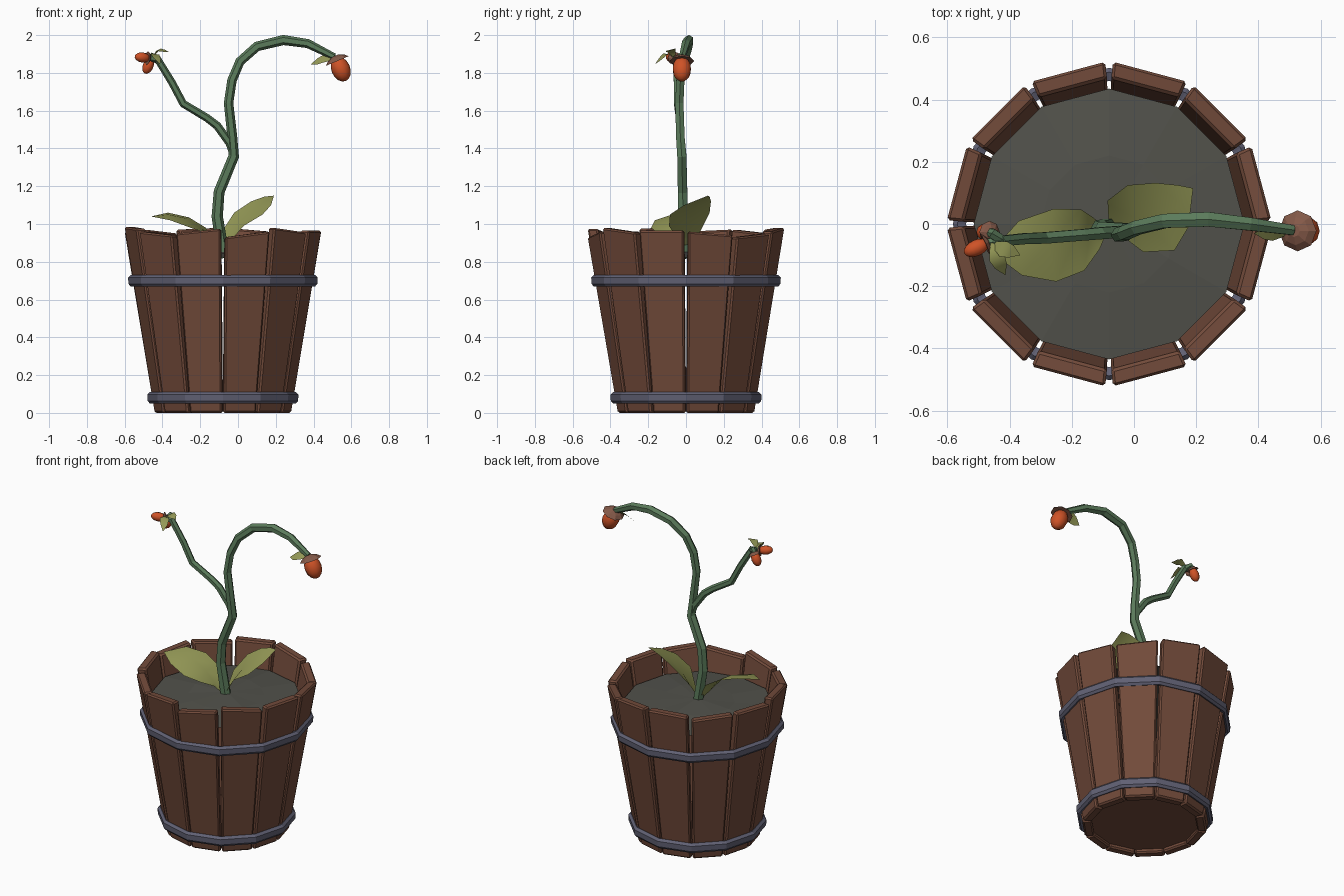
import bpy, bmesh, math, random
from mathutils import Vector, Matrix

if "Cube" in bpy.data.objects:
    bpy.data.objects.remove(bpy.data.objects["Cube"])

random.seed(4)
CX = -0.08  # bucket axis


def mat(name, rgb):
    m = bpy.data.materials.new(name)
    m.diffuse_color = (*rgb, 1)
    m.use_nodes = True
    m.node_tree.nodes["Principled BSDF"].inputs["Base Color"].default_value = m.diffuse_color
    return m


WOOD = mat("brown_wood", (0.170, 0.070, 0.043))
METAL = mat("grey_metal", (0.120, 0.120, 0.175))
SOIL = mat("dark_soil", (0.083, 0.083, 0.070))
STEM = mat("green_stem", (0.105, 0.200, 0.105))
LEAF = mat("olive_leaf", (0.300, 0.320, 0.095))
ORANGE = mat("orange_fruit", (0.620, 0.085, 0.020))
CAP = mat("brown_cap", (0.230, 0.100, 0.065))


def finish(name, bm, material, smooth=False, recalc=True):
    if recalc:
        bmesh.ops.recalc_face_normals(bm, faces=bm.faces)
    me = bpy.data.meshes.new(name)
    for f in bm.faces:
        f.smooth = smooth
    bm.to_mesh(me)
    bm.free()
    me.materials.append(material)
    ob = bpy.data.objects.new(name, me)
    bpy.context.collection.objects.link(ob)
    return ob


def skin(bm, rings, closed=False):
    """Join rings of vertices with quads; cap the ends unless closed."""
    n = len(rings[0])
    pairs = list(zip(rings, rings[1:]))
    if closed:
        pairs.append((rings[-1], rings[0]))
    for a, b in pairs:
        for i in range(n):
            j = (i + 1) % n
            bm.faces.new((a[i], a[j], b[j], b[i]))
    if not closed:
        bm.faces.new(rings[0])
        bm.faces.new(rings[-1])


# Staves: tapered leaning planks with uneven slanted tops
TOPS = [(.96, .94), (.93, .95), (.96, .98), (.98, .97), (.95, .97), (.97, .96),
        (.985, .975), (.96, .94), (.95, .975), (.93, .96), (.98, .955), (.965, .965)]
for k, (za, zb) in enumerate(TOPS):
    bm = bmesh.new()
    rot = Matrix.Rotation(math.radians(15 + 30 * k), 4, 'Z')
    rings = []
    for z0, z1, a, w in ((0, 0, .352, .088), (za, zb, .508, .123)):
        pts = [(a, -w, z0), (a, w, z1), (a - .055, w * .93, z1), (a - .055, -w * .93, z0)]
        rings.append([bm.verts.new(rot @ Vector(p) + Vector((CX, 0, 0))) for p in pts])
    skin(bm, rings)
    bmesh.ops.bevel(bm, geom=bm.edges[:], offset=.009, segments=1, affect='EDGES')
    finish(f"stave_{k + 1}", bm, WOOD)

# Metal hoops with rounded section, twelve sided
for name, zc, r in (("upper_hoop", .70, .480), ("lower_hoop", .08, .378)):
    bm = bmesh.new()
    sec = [(-.02, -.02), (.008, -.031), (.02, -.017), (.022, .017), (.008, .031), (-.02, .02)]
    rings = []
    for i in range(12):
        a = math.radians(30 * i)
        rings.append([bm.verts.new((CX + (r + u) * math.cos(a), (r + u) * math.sin(a), zc + v))
                      for u, v in sec])
    skin(bm, rings, closed=True)
    finish(name, bm, METAL)

# Soil: gently uneven disc
bm = bmesh.new()
rings = []
for r, z in ((.435, .825), (.22, .84)):
    rings.append([bm.verts.new((CX + r * math.cos(math.radians(30 * i)),
                                r * math.sin(math.radians(30 * i)),
                                z + random.uniform(-.006, .008))) for i in range(12)])
top = bm.verts.new((CX, 0, .855))
for i in range(12):
    j = (i + 1) % 12
    bm.faces.new((rings[0][i], rings[0][j], rings[1][j], rings[1][i]))
    bm.faces.new((rings[1][i], rings[1][j], top))
finish("soil", bm, SOIL)

# Bucket floor
bm = bmesh.new()
bmesh.ops.create_cone(bm, cap_ends=True, segments=12, radius1=.325, radius2=.33, depth=.03,
                      matrix=Matrix.Translation((CX, 0, .04)))
finish("bucket_floor", bm, WOOD)


def tube(name, path, sides=6):
    bm = bmesh.new()
    pts = [Vector(p[:3]) for p in path]
    rings = []
    for i, p in enumerate(pts):
        t = (pts[min(i + 1, len(pts) - 1)] - pts[max(i - 1, 0)]).normalized()
        u = t.cross(Vector((0, 1, 0))).normalized()
        v = t.cross(u)
        rings.append([bm.verts.new(p + path[i][3] * (u * math.cos(a) + v * math.sin(a)))
                      for a in (2 * math.pi * s / sides for s in range(sides))])
    skin(bm, rings)
    finish(name, bm, STEM)


# Hooked main stem and side branch (x, y, z, radius)
tube("main_stem", [(-.075, -.01, .82, .032), (-.11, -.015, 1.04, .030), (-.10, -.018, 1.17, .029),
                   (-.022, -.022, 1.36, .028), (-.03, -.03, 1.46, .026), (-.05, -.035, 1.64, .025),
                   (-.032, -.03, 1.76, .025), (.01, -.012, 1.86, .025), (.10, .01, 1.94, .026),
                   (.24, .015, 1.974, .027), (.37, 0, 1.955, .024), (.51, -.02, 1.885, .018)])
tube("side_branch", [(-.025, -.022, 1.37, .020), (-.045, -.025, 1.43, .022), (-.11, -.03, 1.52, .022),
                     (-.165, -.035, 1.562, .021), (-.29, -.045, 1.637, .021),
                     (-.35, -.047, 1.75, .020), (-.43, -.055, 1.88, .019)])


def leaf(name, rows, base, tip):
    """rows: left, middle and right point of each cross line."""
    bm = bmesh.new()
    b, t = bm.verts.new(base), bm.verts.new(tip)
    vr = [[bm.verts.new(p) for p in row] for row in rows]
    for i in (0, 1):
        bm.faces.new((b, vr[0][i + 1], vr[0][i]))
        bm.faces.new((vr[-1][i], vr[-1][i + 1], t))
        for p, q in zip(vr, vr[1:]):
            bm.faces.new((p[i], p[i + 1], q[i + 1], q[i]))
    finish(name, bm, LEAF, smooth=True)


# Two broad leaves at the base
leaf("right_leaf", [
    ((-.085, .075, .96), (-.045, .01, .92), (-.03, -.045, .92)),
    ((-.02, .125, 1.06), (.01, .025, 1.01), (.03, -.09, .99)),
    ((.07, .132, 1.12), (.09, .035, 1.08), (.13, -.085, 1.05)),
    ((.14, .125, 1.145), (.155, .06, 1.125), (.175, -.01, 1.10))],
    (-.08, -.02, .84), (.19, .115, 1.15))
leaf("left_leaf", [
    ((-.13, .02, .92), (-.14, -.03, .90), (-.11, -.08, .91)),
    ((-.17, .047, .98), (-.19, -.05, .975), (-.16, -.15, .95)),
    ((-.26, .048, 1.035), (-.275, -.06, 1.03), (-.25, -.185, .98)),
    ((-.37, .01, 1.06), (-.37, -.075, 1.05), (-.36, -.165, 1.02))],
    (-.085, -.02, .84), (-.46, -.09, 1.04))


def small_leaf(name, base, mid, tip, side):
    base, mid, tip, s = map(Vector, (base, mid, tip, side))
    a, c = base.lerp(mid, .5), mid.lerp(tip, .45)
    leaf(name, [(a - s * .6, a, a + s * .6), (mid - s, mid, mid + s), (c - s * .8, c, c + s * .8)], base, tip)


# Small leaves near the fruits
small_leaf("fruit_leaf", (.51, -.025, 1.875), (.45, -.03, 1.875), (.385, -.03, 1.845), (.004, .024, .022))
small_leaf("branch_leaf_1", (-.46, -.06, 1.875), (-.42, -.08, 1.923), (-.365, -.10, 1.91), (.012, .024, .006))
small_leaf("branch_leaf_2", (-.46, -.055, 1.89), (-.44, -.11, 1.90), (-.413, -.165, 1.845), (.024, .010, -.004))


def fruit(name, top, axis, r, length, cap_r):
    """Egg-shaped fruit hanging along axis from a flared scalloped cap."""
    axis = Vector(axis).normalized()
    frame = Matrix.Translation(top) @ axis.to_track_quat('Z', 'Y').to_matrix().to_4x4()
    bm = bmesh.new()
    bmesh.ops.create_uvsphere(bm, u_segments=10, v_segments=8, radius=1,
                              matrix=frame @ Matrix.Translation((0, 0, length * .45))
                              @ Matrix.Diagonal((r, r, length * .55, 1)))
    finish(name, bm, ORANGE, smooth=True)
    bm = bmesh.new()
    rings = []
    for rr, z in ((cap_r * .3, -.3), (cap_r * .7, -.12), (cap_r, .15), (cap_r * .6, .12)):
        rings.append([bm.verts.new(frame @ Vector((
            rr * (1 - .08 * (i % 2)) * math.cos(i * math.pi / 8),
            rr * (1 - .08 * (i % 2)) * math.sin(i * math.pi / 8), z * cap_r))) for i in range(16)])
    skin(bm, rings)
    finish(name + "_cap", bm, CAP)


# One large fruit on the hook and two small ones on the branch
fruit("large_fruit", (.522, -.022, 1.872), (.39, 0, -.92), .05, .125, .066)
fruit("small_fruit_1", (-.475, -.062, 1.878), (-.85, -.4, .1), .027, .078, .036)
fruit("small_fruit_2", (-.462, -.026, 1.868), (-.4, 0, -.9), .028, .078, .036)

# Stalks joining the small fruits to the branch tip
tube("fruit_stalk_1", [(-.425, -.053, 1.872, .019), (-.478, -.062, 1.88, .014)])
tube("fruit_stalk_2", [(-.425, -.053, 1.872, .017), (-.455, -.03, 1.89, .018), (-.463, -.026, 1.868, .014)])
